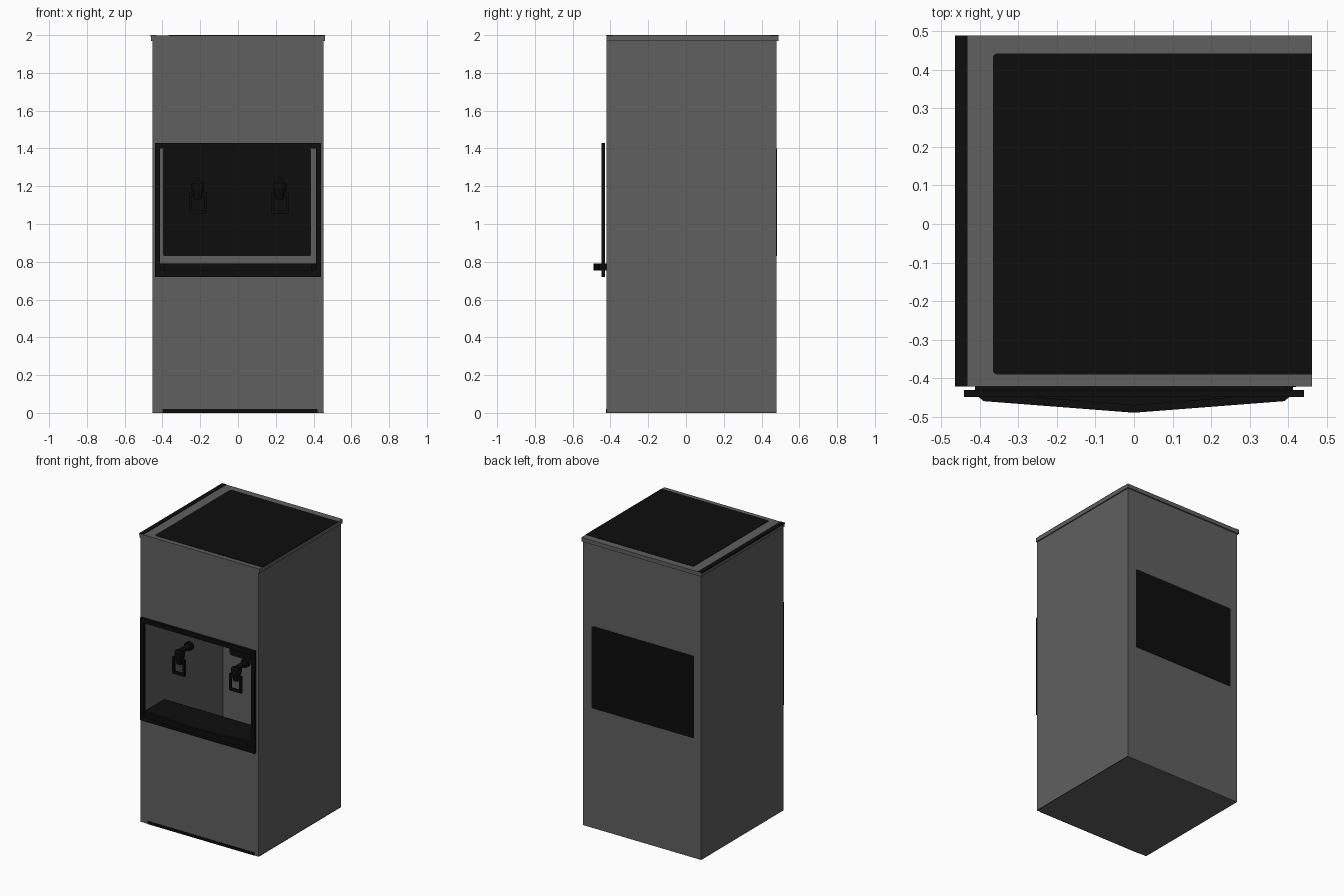
import bpy, bmesh, math
from mathutils import Matrix, Vector

if "Cube" in bpy.data.objects:
    bpy.data.objects.remove(bpy.data.objects["Cube"])


def material(name, v):
    m = bpy.data.materials.new(name)
    m.diffuse_color = (v, v, v, 1)
    m.use_nodes = True
    m.node_tree.nodes["Principled BSDF"].inputs["Base Color"].default_value = m.diffuse_color
    return m


GREY = material("grey_steel", 0.115)
BLACK = material("black_plastic", 0.004)


def finish(name, bm, mat):
    me = bpy.data.meshes.new(name)
    bm.to_mesh(me)
    bm.free()
    me.materials.append(mat)
    ob = bpy.data.objects.new(name, me)
    bpy.context.collection.objects.link(ob)
    return ob


def add_box(bm, x, y, z):
    c = [(a + b) / 2 for a, b in (x, y, z)]
    s = [b - a for a, b in (x, y, z)]
    bmesh.ops.create_cube(bm, size=1, matrix=Matrix.Translation(c) @ Matrix.Diagonal((*s, 1)))


def boxes(name, mat, *specs):
    bm = bmesh.new()
    for s in specs:
        add_box(bm, *s)
    return finish(name, bm, mat)


def prism(name, pts, direction, mat):
    # extrude a flat outline along a direction
    bm = bmesh.new()
    f = bm.faces.new([bm.verts.new(p) for p in pts])
    r = bmesh.ops.extrude_face_region(bm, geom=[f])
    bmesh.ops.translate(bm, vec=direction, verts=[v for v in r["geom"] if isinstance(v, bmesh.types.BMVert)])
    bmesh.ops.recalc_face_normals(bm, faces=bm.faces)
    return finish(name, bm, mat)


def rounded(x0, x1, y0, y1, r):
    # rounded rectangle; r gives the radius at each corner
    out = []
    corners = [(x1, y1, -1, -1, 0), (x0, y1, 1, -1, 90), (x0, y0, 1, 1, 180), (x1, y0, -1, 1, 270)]
    for (x, y, sx, sy, a), rad in zip(corners, r):
        if rad == 0:
            out.append((x, y))
            continue
        for i in range(5):
            t = math.radians(a + i * 22.5)
            out.append((x + sx * rad + rad * math.cos(t), y + sy * rad + rad * math.sin(t)))
    return out


# hollow cabinet of sheet metal, with an opening in the front
X, Y0, Y1, Z1 = 0.453, -0.42, 0.48, 1.99
OX, OZ0, OZ1 = 0.413, 0.755, 1.40
bm = bmesh.new()
add_box(bm, (-X, X), (Y0, Y1), (0, Z1))
front = [f for f in bm.faces if f.normal.y < -0.9]
bmesh.ops.delete(bm, geom=front, context='FACES_ONLY')
outer = [bm.verts.new((x, Y0, z)) for x, z in ((-X, 0), (X, 0), (X, Z1), (-X, Z1))]
inner = [bm.verts.new((x, Y0, z)) for x, z in ((-OX, OZ0), (OX, OZ0), (OX, OZ1), (-OX, OZ1))]
for i in range(4):
    j = (i + 1) % 4
    bm.faces.new((outer[i], outer[j], inner[j], inner[i]))
bmesh.ops.remove_doubles(bm, verts=bm.verts, dist=0.0001)
finish("cabinet_shell", bm, GREY)

# lid with black inlay and edge strip
boxes("lid", GREY, ((-0.461, 0.461), (-0.421, 0.489), (1.97, 1.998)))
prism("lid_inlay", [(x, y, 1.996) for x, y in rounded(-0.366, 0.461, -0.39, 0.442, (0, 0.012, 0.012, 0))],
      Vector((0, 0, 0.004)), BLACK)
boxes("lid_edge_strip", BLACK, ((-0.464, -0.432), (-0.421, 0.489), (1.992, 2.0)))

# back panel, seen from outside and through the opening
prism("back_panel", [(x, 0.477, z) for x, z in rounded(-0.398, 0.387, 0.83, 1.40, (0.012,) * 4)],
      Vector((0, 0.006, 0)), BLACK)

# black strips along the bottom edges
boxes("front_kick_strip", BLACK, ((-0.40, 0.42), (-0.423, -0.418), (0, 0.02)))
boxes("base_edge_strip", BLACK, ((0.434, 0.454), (-0.42, 0.48), (0.0, 0.003)))

# frame around the opening
FY = (-0.448, -0.43)
boxes("opening_frame", BLACK,
      ((-0.44, -0.413), FY, (0.72, 1.43)), ((0.413, 0.44), FY, (0.72, 1.43)),
      ((-0.413, 0.413), FY, (1.40, 1.43)), ((-0.413, 0.413), FY, (0.72, 0.757)))

# drip tray with a shallow pointed front and a raised lip
front_edge = [(-0.412, -0.44), (-0.39, -0.459), (0, -0.489), (0.39, -0.459), (0.412, -0.44)]
prism("drip_tray", [(x, y, 0.755) for x, y in front_edge + [(0.412, -0.22), (-0.412, -0.22)]],
      Vector((0, 0, 0.031)), BLACK)
lip = front_edge + [(x * 0.97, y + 0.02) for x, y in reversed(front_edge)]
prism("tray_lip", [(x, y, 0.78) for x, y in lip], Vector((0, 0, 0.012)), BLACK)

# two taps: funnel body, pipe at the back, open push lever
for side, cx in (("left", -0.213), ("right", 0.222)):
    bm = bmesh.new()
    for r1, r2, z0, z1 in ((0.02, 0.034, 1.13, 1.19), (0.034, 0.034, 1.19, 1.215)):
        bmesh.ops.create_cone(bm, cap_ends=True, segments=20, radius1=r1, radius2=r2, depth=z1 - z0,
                              matrix=Matrix.Translation((cx, -0.335, (z0 + z1) / 2)))
    for r, y0, y1 in ((0.018, -0.335, -0.22), (0.03, -0.245, -0.22)):
        bmesh.ops.create_cone(bm, cap_ends=True, segments=20, radius1=r, radius2=r, depth=y1 - y0,
                              matrix=Matrix.Translation((cx, (y0 + y1) / 2, 1.212)) @ Matrix.Rotation(math.pi / 2, 4, 'X'))
    ob = finish(side + "_tap", bm, BLACK)
    bpy.context.view_layer.objects.active = ob
    ob.select_set(True)
    bpy.ops.object.shade_smooth_by_angle()
    ob.select_set(False)
    LY = (-0.35, -0.335)
    boxes(side + "_lever", BLACK,
          ((cx - 0.047, cx - 0.032), LY, (1.055, 1.17)), ((cx + 0.032, cx + 0.047), LY, (1.055, 1.17)),
          ((cx - 0.032, cx + 0.032), LY, (1.055, 1.072)), ((cx - 0.032, cx + 0.032), LY, (1.15, 1.17)))
